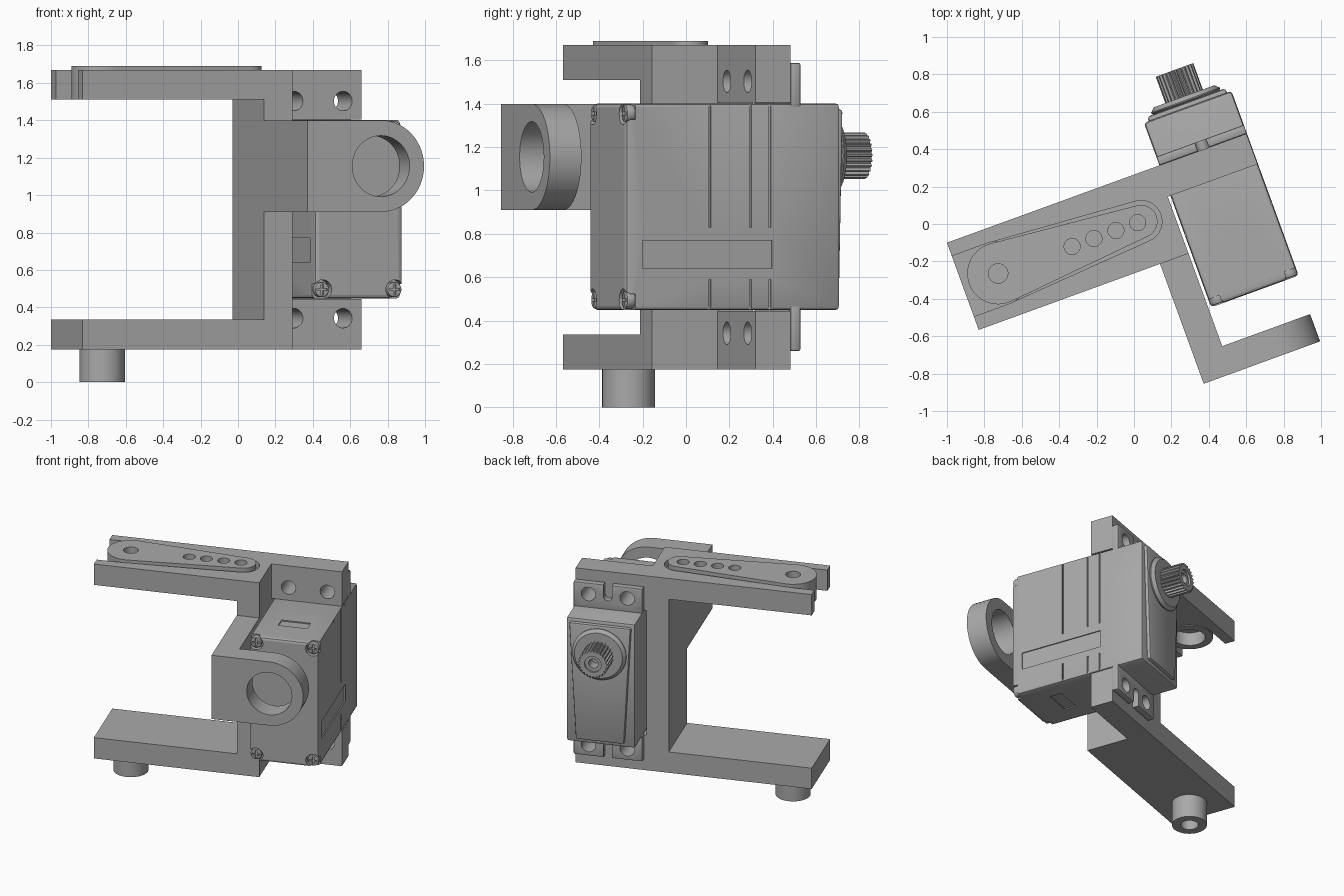
import bpy, bmesh, math
from mathutils import Matrix, Vector

if "Cube" in bpy.data.objects:
    bpy.data.objects.remove(bpy.data.objects["Cube"], do_unlink=True)

grey = bpy.data.materials.new("plain grey")
grey.use_nodes = True
COLOUR = (0.4, 0.4, 0.4, 1)
grey.diffuse_color = COLOUR
grey.node_tree.nodes["Principled BSDF"].inputs["Base Color"].default_value = COLOUR
parts = []


def prism(name, pts, axis, lo, hi):
    """Extrude a 2D outline along an axis: y uses (x, z) points, z uses (x, y), x uses (y, z)."""
    place = {"x": lambda p, t: (t, p[0], p[1]),
             "y": lambda p, t: (p[0], t, p[1]),
             "z": lambda p, t: (p[0], p[1], t)}[axis]
    bm = bmesh.new()
    ends = [[bm.verts.new(place(p, t)) for p in pts] for t in (lo, hi)]
    for end in ends:
        bm.faces.new(end)
    n = len(pts)
    for i in range(n):
        j = (i + 1) % n
        bm.faces.new((ends[0][i], ends[0][j], ends[1][j], ends[1][i]))
    bmesh.ops.recalc_face_normals(bm, faces=bm.faces)
    mesh = bpy.data.meshes.new(name)
    bm.to_mesh(mesh)
    bm.free()
    mesh.materials.append(grey)
    ob = bpy.data.objects.new(name, mesh)
    bpy.context.collection.objects.link(ob)
    parts.append(ob)
    return ob


def arc(cx, cy, r, start, end, n):
    return [(cx + r * math.cos(start + (end - start) * i / n),
             cy + r * math.sin(start + (end - start) * i / n)) for i in range(n + 1)]


def circle(cx, cy, r, n=32):
    return arc(cx, cy, r, 0, math.tau, n)[:-1]


def box(name, x0, x1, y0, y1, z0, z1):
    return prism(name, [(x0, y0), (x1, y0), (x1, y1), (x0, y1)], "z", z0, z1)


def apply(ob, mod):
    bpy.context.view_layer.objects.active = ob
    bpy.ops.object.modifier_apply(modifier=mod.name)


def combine(ob, other, operation="DIFFERENCE"):
    mod = ob.modifiers.new("combine", "BOOLEAN")
    mod.operation, mod.solver, mod.object = operation, "EXACT", other
    apply(ob, mod)
    parts.remove(other)
    bpy.data.objects.remove(other, do_unlink=True)


def bevel(ob, width, segments=2):
    mod = ob.modifiers.new("bevel", "BEVEL")
    mod.width, mod.segments, mod.limit_method = width, segments, "ANGLE"
    apply(ob, mod)


def teardrop(big, small, x0=-0.773, x1=0.04):
    phi = math.acos((big - small) / (x1 - x0))
    return (arc(x0, 0, big, phi, math.tau - phi, 32) + arc(x1, 0, small, -phi, phi, 20))


HUB, AXIS, MID_Z = -0.773, 0.485, 1.16     # hub x, output shaft x and height
HALF = 0.248                               # half width of the bracket
Z0, Z1 = 0.175, 1.67                       # bracket bottom and top

# C-shaped bracket
bracket = prism("c_bracket", [(-0.974, Z0), (0.22, Z0), (0.22, Z1), (-0.974, Z1), (-0.974, 1.51),
                              (0.058, 1.51), (0.058, 0.335), (-0.974, 0.335)], "y", -HALF, HALF)

# L-shaped bearing arm with rounded end and bore
bearing = prism("bearing_arm", [(0.058, -0.1), (0.058, -0.93), (0.72, -0.93), (0.72, -0.775),
                                (0.22, -0.775), (0.22, -0.1)], "z", 0.91, 1.40)
stadium = [(-0.2, 0.91)] + arc(AXIS - 0.01, 1.155, 0.245, -math.pi / 2, math.pi / 2, 28) + [(-0.2, 1.40)]
combine(bearing, prism("round_end", stadium, "y", -1.2, 0.2), "INTERSECT")
combine(bearing, prism("bore", circle(AXIS - 0.01, 1.155, 0.163, 40), "y", -1.1, -0.6))
combine(bracket, bearing, "UNION")

# Servo mounting blocks
for z0, z1 in ((Z0, 0.445), (1.405, Z1)):
    combine(bracket, box("mount", 0.15, 0.73, 0.075, HALF, z0, z1), "UNION")

# Open hub slot and shallow pocket in the upper arm
slot = [(-1.1, -0.172)] + arc(HUB, 0, 0.172, -math.pi / 2, math.pi / 2, 24) + [(-1.1, 0.172)]
combine(bracket, prism("hub_slot", slot, "z", 1.45, 1.75))
combine(bracket, prism("pocket", teardrop(0.171, 0.112), "z", 1.62, 1.75))

# Servo horn with hub, screw hole and linkage holes
horn = prism("servo_horn", teardrop(0.165, 0.088), "z", 1.619, 1.69)
for x in (0.021, -0.103, -0.228, -0.352):
    combine(horn, prism("hole", circle(x, 0, 0.043, 24), "z", 1.6, 1.8))
combine(horn, prism("hub", circle(HUB, 0, 0.164, 40), "z", 1.51, 1.65), "UNION")
combine(horn, prism("socket", circle(HUB, 0, 0.11), "z", 1.45, 1.61))
combine(horn, prism("hole", circle(HUB, 0, 0.052), "z", 1.4, 1.8))

# Pivot pin below the lower arm
pin = prism("pivot_pin", circle(HUB, 0, 0.122, 40), "z", 0, Z0 + 0.01)
combine(pin, prism("pin_hole", circle(HUB, 0, 0.062), "z", -0.1, 0.15))

# Servo case
X0, X1, Y0, Y1, B0, B1 = 0.235, 0.733, -0.56, 0.49, 0.448, 1.402
case = box("servo_case", X0, X1, Y0, Y1, B0, B1)
bevel(case, 0.018)
D = 0.008                                  # depth of grooves and panels
for side, inner in ((X0, X0 + D), (X1, X1 - D)):
    a, b = min(inner, 2 * side - inner), max(inner, 2 * side - inner)
    combine(case, box("panel", a, b, -0.48, 0.155, 0.64, 0.77))
    for y in (-0.15, 0.05, 0.145):
        for z0, z1 in ((0.4, 0.59), (0.83, 1.45)):
            combine(case, box("groove", a, b, y - 0.005, y + 0.005, z0, z1))
for z in (B0, B1):
    combine(case, box("end_panel", 0.38, 0.59, -0.335, -0.245, z - D, z + D))

# Corner notches with cross-head screws
for x in (0.278, 0.69):
    for z in (0.495, 1.355):
        sx, sz = (1 if x > AXIS else -1), (1 if z > 1 else -1)
        combine(case, prism("notch", circle(x, z, 0.052, 24), "y", -0.7, Y0 + 0.045))
        xs, zs = sorted((x, x + sx * 0.1)), sorted((z, z + sz * 0.1))
        combine(case, box("corner", *xs, -0.7, Y0 + 0.045, *zs))
        screw = prism("case_screw", circle(x, z, 0.041, 24), "y", Y0 + 0.006, Y0 + 0.05)
        bevel(screw, 0.008)
        for w, h in ((0.03, 0.006), (0.006, 0.03)):
            combine(screw, box("cross", x - w, x + w, -0.7, Y0 + 0.02, z - h, z + h))

# Mounting tabs with open slots
for name, z0, z1, edge in (("lower_tab", 0.26, 0.47, 0.26), ("upper_tab", 1.38, 1.588, 1.588)):
    tab = box(name, X0, X1, HALF, 0.297, z0, z1)
    bevel(tab, 0.008)
    inner = 1.5 if edge > 1 else 0.35
    za, zb = sorted((inner, edge + (0.1 if edge > 1 else -0.1)))
    combine(tab, prism("slot_end", circle(AXIS, inner, 0.032, 24), "y", 0.2, 0.4))
    combine(tab, box("slot", AXIS - 0.032, AXIS + 0.032, 0.2, 0.4, za, zb))
    for ob in (tab, bracket):
        for dx in (-0.14, 0.14):
            z = 1.503 if edge > 1 else 0.342
            combine(ob, prism("screw_hole", circle(AXIS + dx, z, 0.052), "y", 0, 0.4))

# Tapered gear cover and shaft boss
cover = prism("gear_cover", [(0.31, 0.48), (0.66, 0.48), (0.708, 1.375), (0.262, 1.375)], "y", 0.47, 0.515)
bevel(cover, 0.015)
boss = prism("shaft_boss", circle(AXIS, MID_Z, 0.195, 40), "y", 0.5, 0.55)
bevel(boss, 0.022, 1)

# Toothed output shaft
TEETH = 25
spline = []
for i in range(TEETH * 4):
    a, r = math.tau * i / (TEETH * 4), (0.107 if i % 4 < 2 else 0.094)
    spline.append((AXIS + r * math.cos(a), MID_Z + r * math.sin(a)))
shaft = prism("output_shaft", spline, "y", 0.54, 0.70)
combine(shaft, prism("recess", circle(AXIS, MID_Z, 0.06), "y", 0.685, 0.8))
combine(shaft, prism("shaft_hole", circle(AXIS, MID_Z, 0.035, 24), "y", 0.6, 0.8))

# Smooth the round surfaces and turn the assembly
turn = Matrix.Rotation(math.radians(20), 4, "Z")
for ob in parts:
    ob.data.transform(turn)
    bpy.ops.object.select_all(action="DESELECT")
    ob.select_set(True)
    bpy.context.view_layer.objects.active = ob
    bpy.ops.object.shade_smooth_by_angle(angle=math.radians(30))
